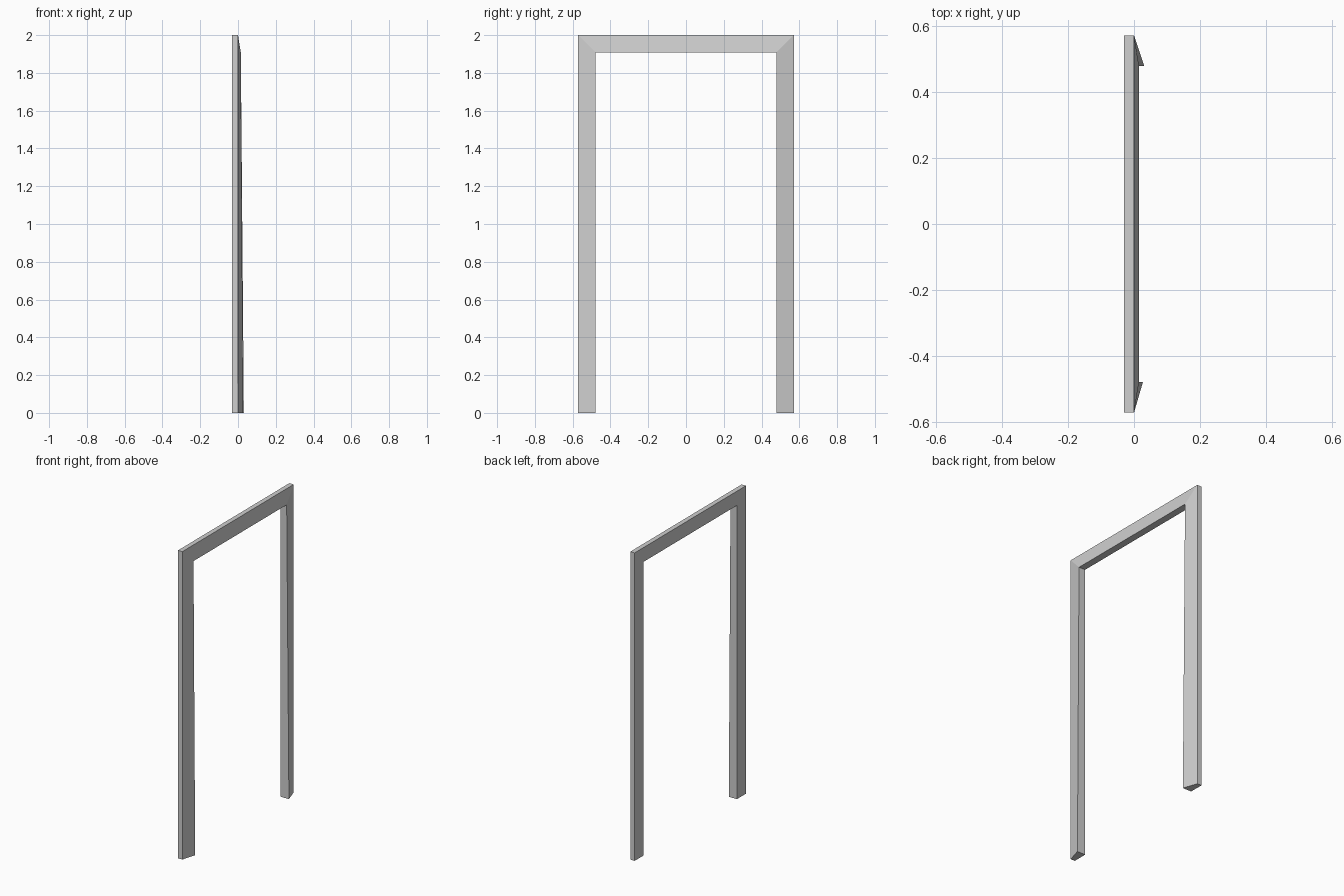
import bpy, bmesh

if "Cube" in bpy.data.objects:
    bpy.data.objects.remove(bpy.data.objects["Cube"])

BACK, OUTER_FRONT = -0.031, 0.0     # flat back plane, thin outer edge
OUT_Y, IN_Y = 0.571, 0.478
TOP, HEAD = 2.0, 1.907

grey = bpy.data.materials.new("light_grey")
grey.diffuse_color = (0.62, 0.62, 0.62, 1)
grey.use_nodes = True
grey.node_tree.nodes["Principled BSDF"].inputs["Base Color"].default_value = grey.diffuse_color

# Stations along the frame: side, outer z, inner z, front depth of the inner lip
stations = [
    (-1, 0.0, 0.0, 0.027),
    (-1, TOP, HEAD, 0.015),
    (1, TOP, HEAD, 0.015),
    (1, 0.0, 0.0, 0.031),
]

# Door casing: wedge section swept up one leg, across the head and down
bm = bmesh.new()
rings = []
for side, z_out, z_in, lip in stations:
    section = [
        (BACK, side * OUT_Y, z_out),
        (OUTER_FRONT, side * OUT_Y, z_out),
        (lip, side * IN_Y, z_in),
        (BACK, side * IN_Y, z_in),
    ]
    rings.append([bm.verts.new(p) for p in section])
for a, b in zip(rings, rings[1:]):
    for i in range(4):
        j = (i + 1) % 4
        bm.faces.new((a[i], a[j], b[j], b[i]))

# Feet of the two legs
bm.faces.new(rings[0])
bm.faces.new(rings[-1])
bmesh.ops.recalc_face_normals(bm, faces=bm.faces)

mesh = bpy.data.meshes.new("door_casing")
bm.to_mesh(mesh)
bm.free()
mesh.materials.append(grey)
casing = bpy.data.objects.new("door_casing", mesh)
bpy.context.collection.objects.link(casing)
